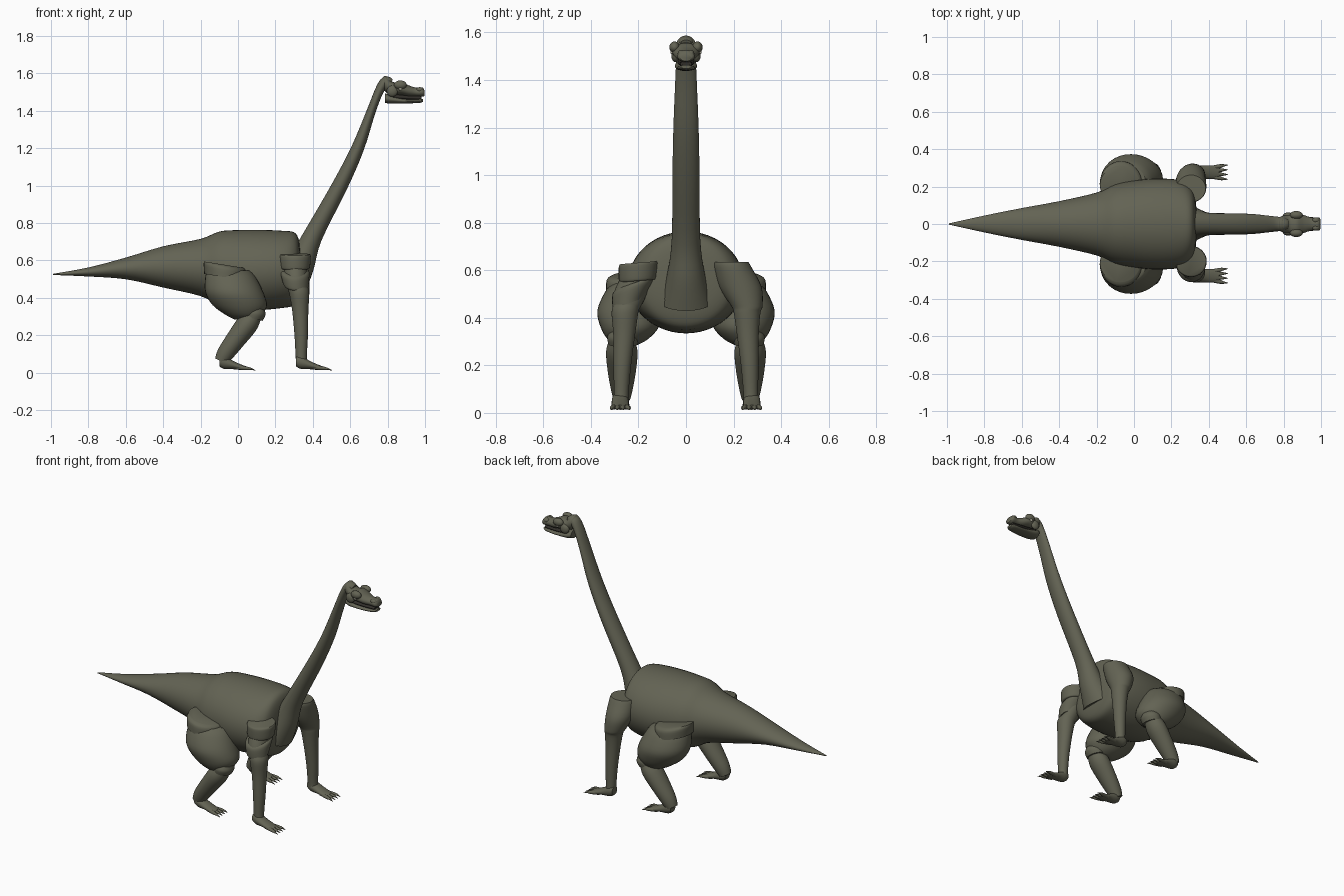
import bpy
import math
from mathutils import Vector

cube = bpy.data.objects.get("Cube")
if cube:
    bpy.data.objects.remove(cube)


def material(name, rgb):
    m = bpy.data.materials.new(name)
    m.use_nodes = True
    m.diffuse_color = (*rgb, 1)
    m.node_tree.nodes["Principled BSDF"].inputs["Base Color"].default_value = (*rgb, 1)
    return m


HIDE = material("olive hide", (0.125, 0.125, 0.088))
PALE = material("pale eye", (0.5, 0.48, 0.38))
DARK = material("dark mouth", (0.03, 0.027, 0.022))
X, Z = Vector((1, 0, 0)), Vector((0, 0, 1))


def finish(obj, mat):
    obj.data.materials.append(mat)
    bpy.ops.object.select_all(action='DESELECT')
    obj.select_set(True)
    bpy.context.view_layer.objects.active = obj
    bpy.ops.object.mode_set(mode='EDIT')
    bpy.ops.mesh.select_all(action='SELECT')
    bpy.ops.mesh.normals_make_consistent(inside=False)
    bpy.ops.object.mode_set(mode='OBJECT')
    bpy.ops.object.shade_smooth_by_angle(angle=math.radians(42))
    return obj


def resample(rings, steps):
    """Catmull-Rom smoothing of the stations."""
    out = []
    for i in range(len(rings) - 1):
        p0, p1 = rings[max(i - 1, 0)], rings[i]
        p2, p3 = rings[i + 1], rings[min(i + 2, len(rings) - 1)]
        for s in range(steps):
            t = s / steps
            out.append([b + t * (c - a) / 2 + t * t * (a - 2.5 * b + 2 * c - d / 2)
                        + t ** 3 * (1.5 * (b - c) + (d - a) / 2)
                        for a, b, c, d in zip(p0, p1, p2, p3)])
    return out + [list(rings[-1])]


def loft(name, rings, axis=None, mat=HIDE, sides=32, steps=4):
    """Skin elliptical rings (x, y, z, half width, half depth)."""
    rings = resample(rings, steps)
    centres = [Vector(r[:3]) for r in rings]
    verts, faces, last = [], [], len(rings) - 1
    for i, r in enumerate(rings):
        t = axis or centres[min(i + 1, last)] - centres[max(i - 1, 0)]
        t = t.normalized()
        side = Vector((0, 1, 0))
        side = (side - t * side.dot(t)).normalized()
        up = t.cross(side)
        for k in range(sides):
            a = math.tau * k / sides
            verts.append(centres[i] + side * max(r[3], .001) * math.cos(a)
                         + up * max(r[4], .001) * math.sin(a))
    for i in range(last):
        for k in range(sides):
            n = (k + 1) % sides
            faces.append((i * sides + k, i * sides + n, (i + 1) * sides + n, (i + 1) * sides + k))
    faces += [tuple(range(sides)), tuple(range(last * sides, (last + 1) * sides))]
    mesh = bpy.data.meshes.new(name)
    mesh.from_pydata(verts, [], faces)
    obj = bpy.data.objects.new(name, mesh)
    bpy.context.collection.objects.link(obj)
    return finish(obj, mat)


def ball(name, loc, scale, mat=HIDE):
    bpy.ops.mesh.primitive_uv_sphere_add(segments=20, ring_count=12, location=loc)
    obj = bpy.context.object
    obj.name, obj.scale = name, scale
    return finish(obj, mat)


# Body and tail
body = [(-.99, .525, .003, .003), (-.8, .538, .045, .024), (-.6, .557, .085, .058),
        (-.4, .565, .122, .11), (-.2, .562, .168, .153), (-.1, .556, .212, .198),
        (0, .55, .232, .212), (.12, .549, .243, .214), (.24, .552, .235, .206),
        (.3, .555, .203, .195), (.325, .56, .155, .15), (.335, .56, .07, .07)]
loft("body_and_tail", [(x, 0, z, w, h) for x, z, w, h in body], X, sides=48)

# Neck
neck = [(.28, .47, .11, .09), (.335, .58, .08, .075), (.4, .73, .06, .052),
        (.545, 1.0, .057, .042), (.64, 1.2, .053, .034), (.713, 1.4, .045, .024),
        (.757, 1.51, .04, .024), (.79, 1.555, .036, .028), (.82, 1.55, .025, .02)]
loft("neck", [(x, 0, z, w, h) for x, z, w, h in neck])

# Head
skull = [(.772, 1.55, .028, .024), (.79, 1.543, .042, .044), (.83, 1.519, .05, .034),
         (.87, 1.52, .058, .036), (.91, 1.507, .047, .03), (.95, 1.5, .034, .024),
         (.985, 1.5, .036, .025), (.998, 1.494, .025, .014)]
loft("skull", [(x, 0, z, w, h) for x, z, w, h in skull], X)
jaw = [(.786, 1.468, .04, .026), (.82, 1.46, .047, .022), (.9, 1.451, .042, .012),
       (.97, 1.453, .034, .011), (.99, 1.456, .022, .008)]
loft("lower_jaw", [(x, 0, z, w, h) for x, z, w, h in jaw], X)
loft("mouth_lining", [(.83, 0, 1.475, .036, .015), (.91, 0, 1.47, .034, .012),
                      (.98, 0, 1.468, .024, .012)], X, DARK)
for side, s in (("left", 1), ("right", -1)):
    ball(side + "_brow", (.868, s * .048, 1.538), (.034, .022, .024))
    ball(side + "_cheek", (.825, s * .044, 1.505), (.03, .018, .03))
    ball(side + "_eye", (.868, s * .059, 1.517), (.009, .007, .008), PALE)
    ball(side + "_nostril_bump", (.972, s * .02, 1.512), (.02, .015, .014))


def foot(name, x, y):
    loft(name, [(x - .025, y, .06, .026, .026), (x, y, .055, .034, .035),
                (x + .05, y, .04, .036, .022), (x + .09, y, .029, .036, .015),
                (x + .12, y, .023, .028, .01)], X, sides=20)
    for i in range(4):
        f = (i - 1.5) / 1.5
        loft(f"{name}_toe_{i + 1}", [(x + .07, y + f * .02, .028, .012, .012),
                                     (x + .12, y + f * .031, .023, .011, .01),
                                     (x + .143, y + f * .036, .02, .007, .006),
                                     (x + .168, y + f * .038, .012, .001, .001)], sides=10)


# Hind legs
for side, s in (("left", 1), ("right", -1)):
    thigh = [(-.05, .215, .545, .095, .115), (-.04, .225, .51, .115, .135),
             (-.02, .238, .43, .135, .155), (.01, .237, .36, .122, .145),
             (.03, .245, .31, .085, .098), (.04, .25, .285, .045, .06)]
    loft(side + "_thigh", [(x, s * y, z, w, d) for x, y, z, w, d in thigh], Z)
    loft(side + "_hip_fold", [(-.075, s * .21, .577, .1, .108), (-.07, s * .215, .56, .118, .115),
                              (-.07, s * .215, .51, .122, .112)], Vector((.16, 0, 1)))
    loft(side + "_knee", [(.1, s * .265, .345, .05, .045), (.09, s * .265, .32, .066, .058),
                          (.078, s * .265, .29, .062, .055)], Vector((.25, 0, 1)))
    shin = [(.085, .31, .05, .045), (.05, .26, .066, .058), (-.01, .18, .06, .053),
            (-.065, .105, .047, .046), (-.09, .06, .036, .036)]
    loft(side + "_shin", [(x, s * .27, z, w, d) for x, z, w, d in shin])
    foot(side + "_hind_foot", -.075, s * .275)

# Front legs: the left is one smooth limb, the right has loose folds of skin
upper = [(.305, .19, .635, .072, .078), (.305, .197, .61, .08, .082),
         (.305, .228, .53, .09, .08), (.32, .256, .45, .066, .062)]
lower = [(.328, .257, .42, .056, .053), (.333, .26, .33, .046, .043),
         (.338, .268, .2, .037, .036), (.338, .272, .09, .031, .03), (.34, .273, .05, .03, .03)]
loft("left_front_leg", [(x, y, z, w, d) for x, y, z, w, d in upper + lower], Z)
loft("right_front_leg", [(.322, -.25, .455, .055, .053)]
     + [(x, -y, z, w, d) for x, y, z, w, d in lower], Z)
loft("right_upper_arm", [(.305, -.2, .6, .06, .06), (.31, -.235, .5, .07, .06),
                         (.322, -.25, .43, .05, .05)], Z)
loft("right_shoulder_fold", [(.305, -.198, .632, .078, .08), (.305, -.2, .62, .083, .084),
                             (.305, -.203, .565, .08, .08), (.305, -.203, .555, .074, .074)],
     Vector((0, -.08, 1)))
loft("right_elbow_fold", [(.305, -.215, .548, .08, .07), (.305, -.222, .53, .092, .077),
                          (.31, -.24, .475, .074, .068), (.315, -.243, .46, .066, .062)],
     Vector((0, -.35, 1)))
for side, s in (("left", 1), ("right", -1)):
    foot(side + "_front_foot", .335, s * .277)
